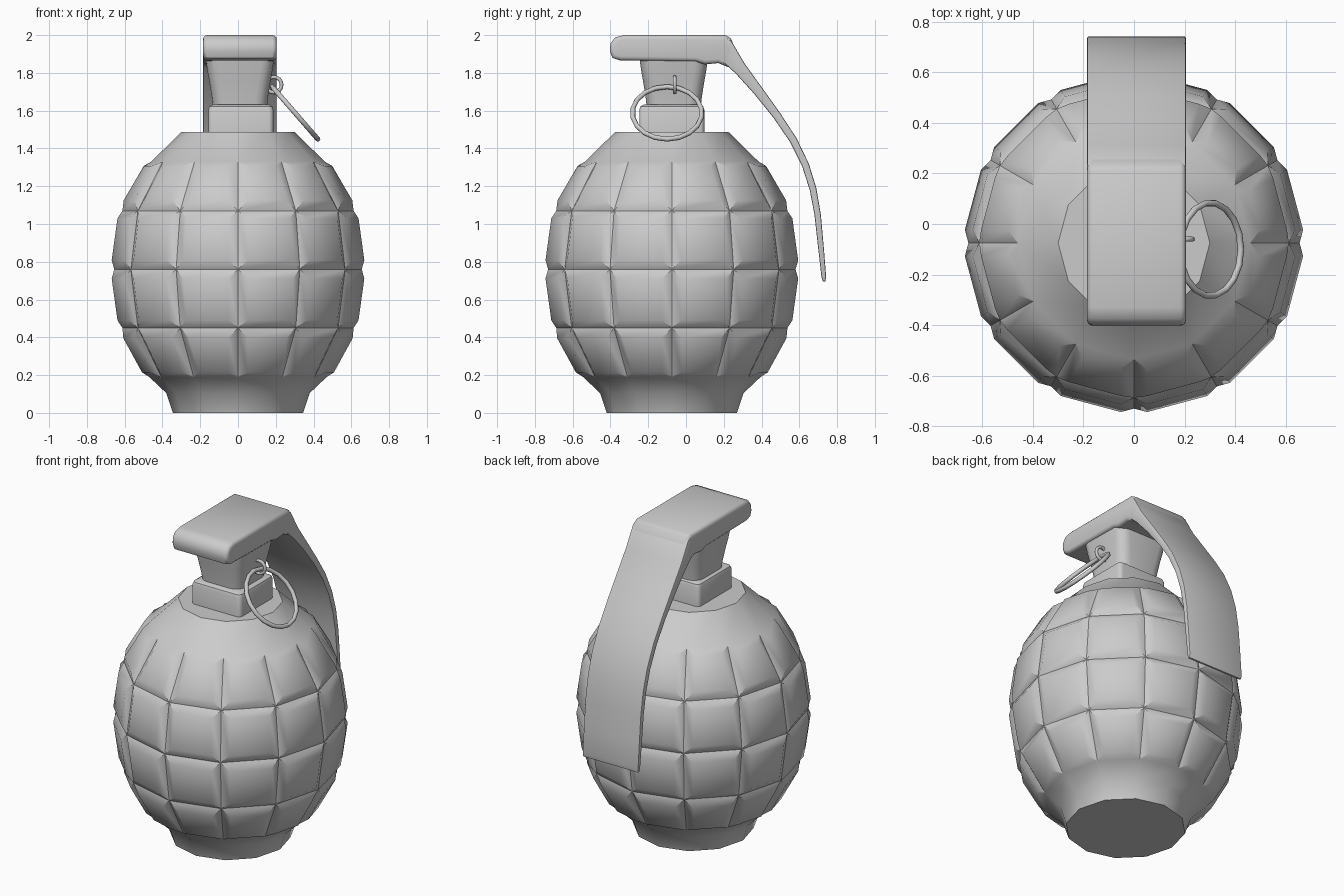
import bpy
import bmesh
from math import cos, sin, pi, radians
from mathutils import Matrix, Vector

cube = bpy.data.objects.get("Cube")
if cube:
    bpy.data.objects.remove(cube, do_unlink=True)

GREY = (0.6, 0.6, 0.6, 1)
metal = bpy.data.materials.new("plain_grey")
metal.use_nodes = True
metal.diffuse_color = GREY
metal.node_tree.nodes["Principled BSDF"].inputs["Base Color"].default_value = GREY


def finish(bm, name, angle=40):
    """Turn a bmesh into a smooth shaded object."""
    bmesh.ops.recalc_face_normals(bm, faces=bm.faces)
    mesh = bpy.data.meshes.new(name)
    bm.to_mesh(mesh)
    bm.free()
    mesh.materials.append(metal)
    mesh.shade_smooth()
    mesh.set_sharp_from_angle(angle=radians(angle))
    obj = bpy.data.objects.new(name, mesh)
    bpy.context.scene.collection.objects.link(obj)
    return obj


def loft(bm, rings, closed=False):
    """Skin a list of point rings; cap the ends unless it closes on itself."""
    rows = [[bm.verts.new(p) for p in ring] for ring in rings]
    n = len(rows[0])
    bands = []
    pairs = list(zip(rows, rows[1:] + rows[:1])) if closed else list(zip(rows, rows[1:]))
    for a, b in pairs:
        bands.append([bm.faces.new((a[i], a[(i + 1) % n], b[(i + 1) % n], b[i]))
                      for i in range(n)])
    if not closed:
        bm.faces.new(rows[0])
        bm.faces.new(rows[-1])
    return bands


def circle(r, z, n, cx=0, cy=0):
    return [(cx + r * cos(2 * pi * i / n), cy + r * sin(2 * pi * i / n), z)
            for i in range(n)]


def rounded_square(half, corner, z, cx, cy, steps=4):
    points = []
    for q, (sx, sy) in enumerate(((1, 1), (-1, 1), (-1, -1), (1, -1))):
        for k in range(steps + 1):
            a = (q + k / steps) * pi / 2
            points.append((cx + sx * (half - corner) + corner * cos(a),
                           cy + sy * (half - corner) + corner * sin(a), z))
    return points


def slab(name, profile, x0, x1, bevel, segments):
    """Extrude a (y, z) profile across x and round its two side outlines."""
    bm = bmesh.new()
    loft(bm, [[(x, y, z) for y, z in profile] for x in (x0, x1)])
    bmesh.ops.recalc_face_normals(bm, faces=bm.faces)
    rims = [e for e in bm.edges if abs(e.verts[0].co.x - e.verts[1].co.x) < 0.001]
    bmesh.ops.bevel(bm, geom=rims, offset=bevel, segments=segments,
                    profile=0.5, affect='EDGES')
    return finish(bm, name)


def ring(name, centre, major, minor, axis, n):
    bm = bmesh.new()
    turn = Vector((0, 0, 1)).rotation_difference(Vector(axis)).to_matrix().to_4x4()
    place = Matrix.Translation(centre) @ turn
    sections = []
    for i in range(n):
        a = 2 * pi * i / n
        sections.append([place @ Vector(((major + minor * cos(b)) * cos(a),
                                         (major + minor * cos(b)) * sin(a),
                                         minor * sin(b)))
                         for b in (2 * pi * k / 8 for k in range(8))])
    loft(bm, sections, closed=True)
    return finish(bm, name, 60)


# Twelve sided body with raised panels in four rows
BODY_Y = -0.075
profile = [(0.345, 0), (0.38, 0.105), (0.47, 0.19), (0.612, 0.45), (0.655, 0.76),
           (0.612, 1.07), (0.46, 1.33), (0.30, 1.487)]
bm = bmesh.new()
bands = loft(bm, [circle(r, z, 12, 0, BODY_Y) for r, z in profile])
bmesh.ops.recalc_face_normals(bm, faces=bm.faces)
panels = [f for band in bands[2:6] for f in band]
bmesh.ops.inset_individual(bm, faces=panels, thickness=0.045, depth=0.033,
                           use_even_offset=True)
finish(bm, "body", 42)

# Square neck block with softened edges
bm = bmesh.new()
block = [(0.172, 1.47), (0.172, 1.605), (0.166, 1.623), (0.15, 1.632)]
loft(bm, [rounded_square(h, 0.025, z, 0.015, BODY_Y) for h, z in block])
finish(bm, "neck_block")

# Flared collar under the lever head
bm = bmesh.new()
flare = [(0.143, 1.62), (0.15, 1.68), (0.163, 1.76), (0.172, 1.81), (0.182, 1.88)]
loft(bm, [rounded_square(h, 0.065, z, 0.01, -0.065) for h, z in flare])
finish(bm, "collar")

# Lever head and the long curved arm behind it
LEFT, RIGHT = 0.205, -0.185
slab("lever_head",
     [(0.21, 2.0), (-0.33, 2.0), (-0.375, 1.988), (-0.4, 1.955), (-0.403, 1.915),
      (-0.39, 1.88), (-0.35, 1.866), (0.05, 1.86), (0.1, 1.845), (0.17, 1.852),
      (0.225, 1.83), (0.262, 1.93), (0.235, 1.985)], RIGHT, LEFT, 0.022, 3)
outer = [(0.215, 1.985), (0.24, 1.97), (0.31, 1.85), (0.4, 1.725), (0.5, 1.585),
         (0.585, 1.455), (0.65, 1.32), (0.69, 1.19), (0.714, 1.05), (0.73, 0.87),
         (0.742, 0.72), (0.737, 0.695)]
inner = [(0.725, 0.695), (0.717, 0.72), (0.7, 0.87), (0.68, 1.05), (0.655, 1.18),
         (0.615, 1.305), (0.55, 1.435), (0.465, 1.56), (0.36, 1.69), (0.265, 1.795),
         (0.21, 1.845), (0.17, 1.87)]
slab("lever_arm", outer + inner, RIGHT, LEFT, 0.007, 2)

# Pull ring hanging from a small pin loop
ring("pin_loop", (0.19, -0.06, 1.737), 0.041, 0.01, (0, 1, 0), 16)
ring("pull_ring", (0.302, -0.1, 1.588), 0.184, 0.013, (0.755, 0, 0.656), 18)
